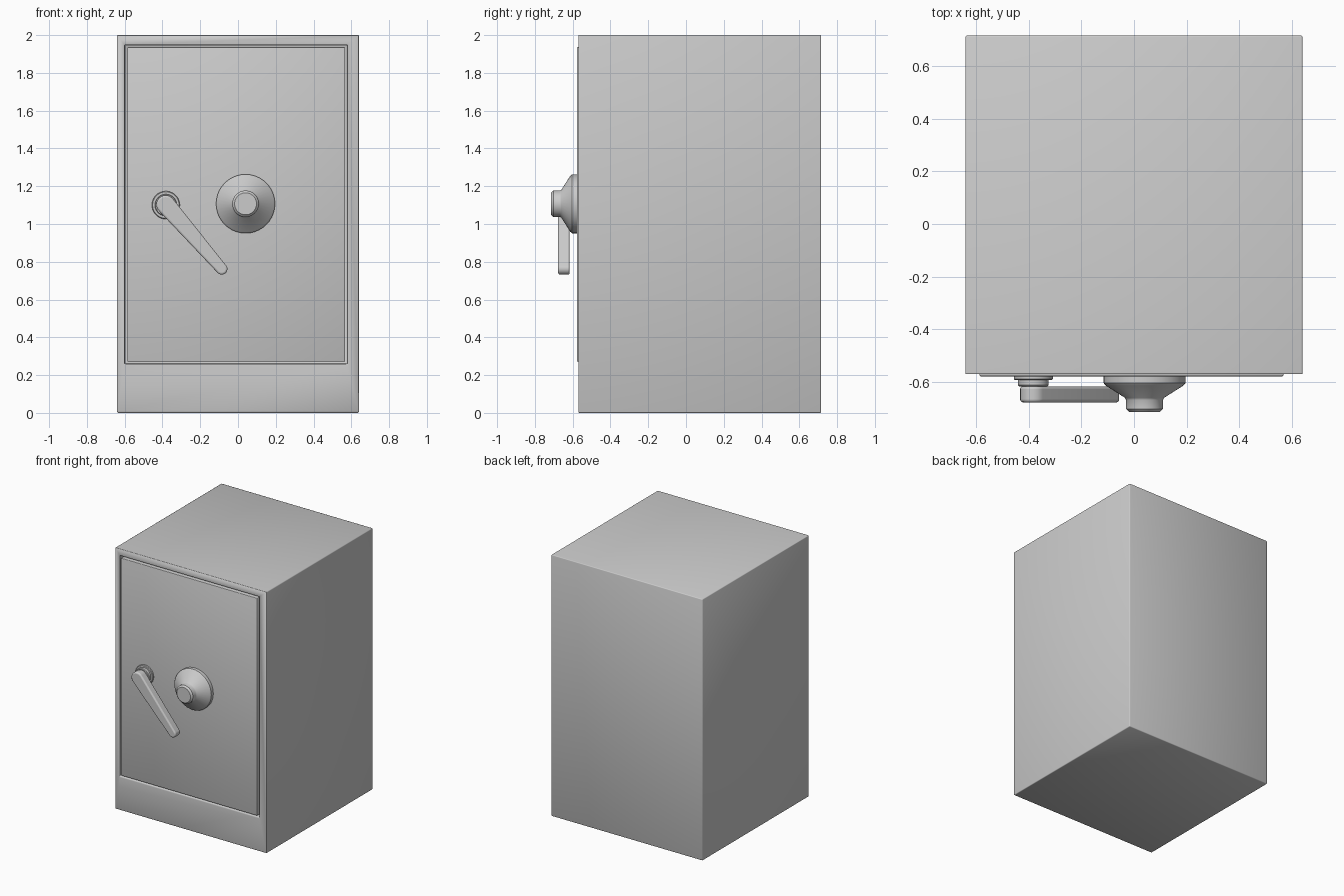
import bpy, bmesh, math
from mathutils import Vector

if "Cube" in bpy.data.objects:
    bpy.data.objects.remove(bpy.data.objects["Cube"])


def finish(name, bm, angle=35, bevel=0.0, segments=2):
    bmesh.ops.recalc_face_normals(bm, faces=bm.faces)
    mesh = bpy.data.meshes.new(name)
    bm.to_mesh(mesh)
    bm.free()
    ob = bpy.data.objects.new(name, mesh)
    bpy.context.collection.objects.link(ob)
    if bevel:
        mod = ob.modifiers.new("Bevel", 'BEVEL')
        mod.width, mod.segments = bevel, segments
        mod.limit_method = 'ANGLE'
    bpy.ops.object.select_all(action='DESELECT')
    ob.select_set(True)
    bpy.context.view_layer.objects.active = ob
    if angle:
        bpy.ops.object.shade_smooth_by_angle(angle=math.radians(angle))
    else:
        bpy.ops.object.shade_smooth()
    return ob


def box(lo, hi):
    bm = bmesh.new()
    bmesh.ops.create_cube(bm, size=1)
    lo, hi = Vector(lo), Vector(hi)
    for v in bm.verts:
        v.co = Vector([lo[i] + (v.co[i] + 0.5) * (hi[i] - lo[i]) for i in range(3)])
    return bm


def turned(name, cx, cz, profile, sides=40):
    """Lathe (radius, y) pairs about an axis that runs along y."""
    bm = bmesh.new()
    rings = []
    for r, y in profile:
        rings.append([bm.verts.new((cx + r * math.cos(2 * math.pi * i / sides), y,
                                    cz + r * math.sin(2 * math.pi * i / sides)))
                      for i in range(sides)])
    for a, b in zip(rings, rings[1:]):
        for i in range(sides):
            j = (i + 1) % sides
            bm.faces.new((a[i], a[j], b[j], b[i]))
    bm.faces.new(rings[0])
    bm.faces.new(rings[-1])
    return finish(name, bm)


FRONT, BACK = -0.57, 0.715

# Cabinet with a shallow door recess in its front
bm = box((-0.64, FRONT, 0), (0.64, BACK, 2))
bm.normal_update()
front = min(bm.faces, key=lambda f: f.calc_center_median().y)
bmesh.ops.inset_region(bm, faces=[front], thickness=0.04)
for v in front.verts:
    v.co.x = -0.6 if v.co.x < 0 else 0.578
    v.co.z = 0.26 if v.co.z < 1 else 1.948
deep = bmesh.ops.extrude_face_region(bm, geom=[front])
for v in (g for g in deep['geom'] if isinstance(g, bmesh.types.BMVert)):
    v.co.y += 0.05
if front.is_valid:
    bmesh.ops.delete(bm, geom=[front], context='FACES_ONLY')
finish("cabinet", bm, angle=0, bevel=0.006)

# Door, standing just proud of the frame
finish("door", box((-0.586, -0.578, 0.272), (0.567, FRONT + 0.05, 1.936)),
       angle=0, bevel=0.004)

# Combination dial
turned("dial", 0.04, 1.107, [(0.156, -0.57), (0.156, -0.603), (0.148, -0.613),
                             (0.074, -0.66), (0.07, -0.668), (0.07, -0.702),
                             (0.058, -0.714)])

# Stepped hub behind the handle
turned("handle_hub", -0.382, 1.1, [(0.074, -0.57), (0.074, -0.588), (0.07, -0.592),
                                   (0.058, -0.592), (0.058, -0.612), (0.054, -0.616),
                                   (0.044, -0.616), (0.044, -0.65)])

# Tapered lever: rounded outline extruded along y
p, q, rp, rq = Vector((-0.383, 1.103)), Vector((-0.086, 0.762)), 0.049, 0.03
ang = math.atan2(p.y - q.y, p.x - q.x)
n = 14
outline = []
for centre, radius, start in ((p, rp, ang - math.pi / 2), (q, rq, ang + math.pi / 2)):
    for i in range(n + 1):
        a = start + math.pi * i / n
        outline.append((centre.x + radius * math.cos(a), centre.y + radius * math.sin(a)))
bm = bmesh.new()
face = bm.faces.new([bm.verts.new((x, -0.677, z)) for x, z in outline])
ext = bmesh.ops.extrude_face_region(bm, geom=[face], use_keep_orig=True)
for v in (g for g in ext['geom'] if isinstance(g, bmesh.types.BMVert)):
    v.co.y = -0.616
finish("handle_lever", bm, bevel=0.01, segments=3)
